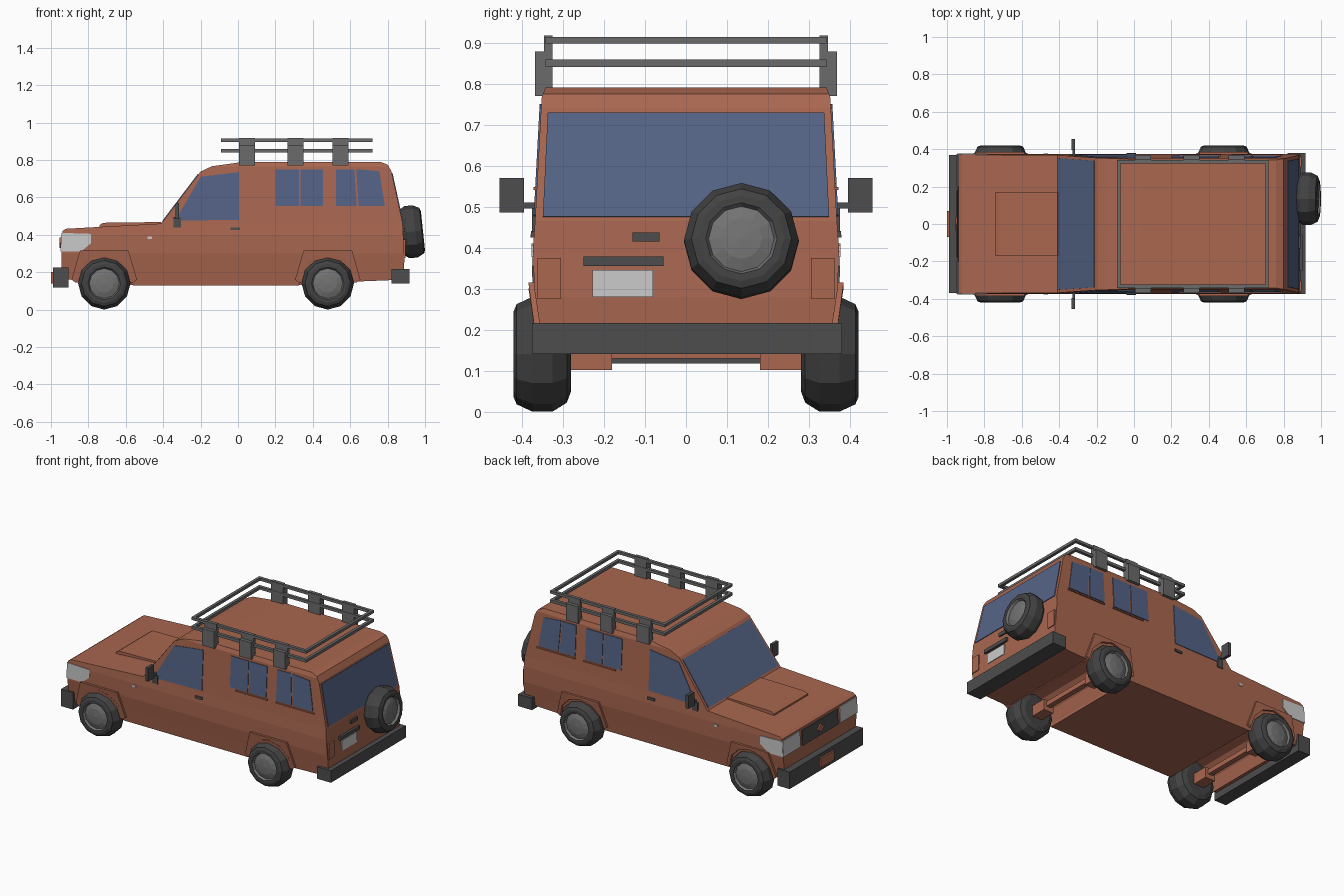
import bpy, bmesh, math
from mathutils import Matrix, Vector

if "Cube" in bpy.data.objects:
    bpy.data.objects.remove(bpy.data.objects["Cube"])


def material(name, rgb):
    m = bpy.data.materials.new(name)
    m.diffuse_color = (*rgb, 1)
    m.use_nodes = True
    m.node_tree.nodes["Principled BSDF"].inputs["Base Color"].default_value = m.diffuse_color
    return m


PAINT = material("rust_paint", (0.40, 0.135, 0.08))
GLASS = material("blue_glass", (0.09, 0.125, 0.24))
TRIM = material("dark_trim", (0.075, 0.075, 0.075))
TYRE = material("tyre_rubber", (0.055, 0.055, 0.055))
RIM = material("rim_grey", (0.17, 0.17, 0.17))
RACK = material("rack_grey", (0.145, 0.145, 0.145))
LAMP = material("lamp_white", (0.60, 0.60, 0.60))

# Half width of the body at each height
WIDTHS = [(0.13, 0.345), (0.22, 0.358), (0.30, 0.37), (0.40, 0.373),
          (0.465, 0.368), (0.765, 0.352), (0.79, 0.343)]


def half_width(z):
    for (z0, w0), (z1, w1) in zip(WIDTHS, WIDTHS[1:]):
        if z <= z1:
            return w0 + (w1 - w0) * max(0, (z - z0) / (z1 - z0))
    return WIDTHS[-1][1]


def finish(name, bm, *mats):
    bmesh.ops.recalc_face_normals(bm, faces=bm.faces)
    me = bpy.data.meshes.new(name)
    bm.to_mesh(me)
    bm.free()
    for m in mats:
        me.materials.append(m)
    ob = bpy.data.objects.new(name, me)
    bpy.context.collection.objects.link(ob)
    return ob


def prism(name, a, b, mat):
    """Solid between two matching outlines."""
    bm = bmesh.new()
    va, vb = [bm.verts.new(p) for p in a], [bm.verts.new(p) for p in b]
    n = len(a)
    caps = [bm.faces.new(va), bm.faces.new(vb[::-1])]
    for i in range(n):
        j = (i + 1) % n
        bm.faces.new((va[j], va[i], vb[i], vb[j]))
    bmesh.ops.triangulate(bm, faces=caps)
    return finish(name, bm, mat)


def box(name, x, y, z, mat):
    a = [(x[0], y[0], z[0]), (x[1], y[0], z[0]), (x[1], y[1], z[0]), (x[0], y[1], z[0])]
    return prism(name, a, [(p[0], p[1], z[1]) for p in a], mat)


def plate(name, pts, mat, t=0.004):
    pts = [Vector(p) for p in pts]
    n = (pts[1] - pts[0]).cross(pts[2] - pts[1]).normalized() * t
    return prism(name, [p + n for p in pts], [p - n for p in pts], mat)


def side_plates(name, xz, mat, off=0.004, depth=0.004):
    """Same panel on both flanks, following the body side."""
    for s, tag in ((-1, "near"), (1, "far")):
        prism(f"{name}_{tag}", [(x, s * (half_width(z) + off), z) for x, z in xz],
              [(x, s * (half_width(z) - depth), z) for x, z in xz], mat)


def rect(x0, x1, z0, z1):
    return [(x0, z0), (x1, z0), (x1, z1), (x0, z1)]


# Body: side profile with wheel arches, cut at the crease heights, then shaped in width
AXLES = (-0.715, 0.48)


def arch(cx, r=0.155):
    return [(cx + r * math.cos(math.radians(a)), 0.145 + r * math.sin(math.radians(a)))
            for a in range(0, 181, 30)]


profile = [(-0.945, 0.16), (-0.945, 0.31), (-0.938, 0.42), (-0.92, 0.432), (-0.41, 0.46),
           (-0.2, 0.738), (-0.14, 0.766), (0.03, 0.79), (0.76, 0.79), (0.80, 0.775),
           (0.82, 0.74), (0.88, 0.465), (0.89, 0.28), (0.885, 0.16), (0.64, 0.15)]
profile += arch(AXLES[1]) + [(0.325, 0.13), (-0.56, 0.13)] + arch(AXLES[0]) + [(-0.872, 0.16)]
bm = bmesh.new()
near = [bm.verts.new((x, -1, z)) for x, z in profile]
far = [bm.verts.new((x, 1, z)) for x, z in profile]
bm.faces.new(near)
bm.faces.new(far[::-1])
for i in range(len(profile)):
    j = (i + 1) % len(profile)
    bm.faces.new((near[j], near[i], far[i], far[j]))
bmesh.ops.triangulate(bm, faces=[f for f in bm.faces if len(f.verts) > 4])
for z, _ in WIDTHS[1:-1]:
    bmesh.ops.bisect_plane(bm, geom=bm.verts[:] + bm.edges[:] + bm.faces[:],
                           plane_co=(0, 0, z), plane_no=(0, 0, 1))
for v in bm.verts:
    v.co.y *= half_width(v.co.z)
finish("body", bm, PAINT)

# Bonnet scoop
scoop = [(-0.74, 0.43), (-0.74, 0.452), (-0.72, 0.464), (-0.41, 0.468), (-0.40, 0.45)]
prism("bonnet_scoop", [(x, -0.17, z) for x, z in scoop], [(x, 0.17, z) for x, z in scoop], PAINT)

# Glass
plate("windscreen", [(-0.403, -0.352, 0.47), (-0.403, 0.352, 0.47),
                     (-0.212, 0.338, 0.722), (-0.212, -0.338, 0.722)], GLASS)
plate("rear_window", [(0.878, -0.349, 0.475), (0.878, 0.349, 0.475),
                      (0.8225, 0.337, 0.729), (0.8225, -0.337, 0.729)], GLASS)
side_plates("door_window", [(-0.335, 0.475), (0.005, 0.48), (0.005, 0.735), (-0.2, 0.71)], GLASS)
side_plates("side_window_a", rect(0.2, 0.325, 0.555, 0.75), GLASS)
side_plates("side_window_b", rect(0.335, 0.455, 0.555, 0.75), GLASS)
side_plates("side_window_c", [(0.525, 0.555), (0.635, 0.555), (0.622, 0.75), (0.525, 0.75)], GLASS)
side_plates("side_window_d", [(0.645, 0.555), (0.785, 0.555), (0.755, 0.74), (0.632, 0.75)], GLASS)
for tag, x0, x1 in (("a", 0.24, 0.465), ("b", 0.525, 0.795)):
    side_plates("window_ledge_" + tag, rect(x0, x1, 0.54, 0.548), PAINT, 0.008)

# Wheel arch flares
for tag, cx in zip(("front", "rear"), AXLES):
    outer = [(cx - 0.175, 0.16), (cx - 0.13, 0.315), (cx + 0.13, 0.315), (cx + 0.175, 0.16)]
    side_plates(tag + "_flare", outer + arch(cx), PAINT, 0.014, 0.02)

# Door handles, marker lamps, headlamps
side_plates("door_handle", rect(-0.04, 0.01, 0.425, 0.44), TRIM, 0.008)
side_plates("marker_lamp", rect(-0.485, -0.46, 0.378, 0.392), LAMP)
side_plates("headlamp_side", [(-0.946, 0.31), (-0.84, 0.31), (-0.785, 0.355),
                              (-0.785, 0.405), (-0.942, 0.41)], LAMP)
for s, tag in ((-1, "near"), (1, "far")):
    plate("headlamp_" + tag, [(-0.946, s * 0.2, 0.31), (-0.946, s * 0.373, 0.31),
                              (-0.94, s * 0.373, 0.41), (-0.94, s * 0.2, 0.41)], LAMP)
plate("grille", [(-0.946, -0.18, 0.31), (-0.946, 0.18, 0.31),
                 (-0.94, 0.18, 0.405), (-0.94, -0.18, 0.405)], TRIM)
plate("grille_badge", [(-0.95, -0.035, 0.355), (-0.95, 0, 0.33), (-0.95, 0.035, 0.355),
                       (-0.95, 0, 0.385)], PAINT)

# Bumpers and front plate
box("front_bumper", (-0.99, -0.905), (-0.37, 0.37), (0.117, 0.225), TRIM)
box("rear_bumper", (0.82, 0.918), (-0.375, 0.38), (0.14, 0.216), TRIM)
box("front_plate", (-1.0, -0.985), (-0.07, 0.07), (0.14, 0.20), PAINT)

# Tailgate details
box("tailgate_handle", (0.87, 0.892), (-0.13, -0.065), (0.415, 0.437), TRIM)
box("tailgate_bar", (0.87, 0.90), (-0.25, -0.055), (0.355, 0.378), TRIM)
box("rear_plate", (0.885, 0.894), (-0.228, -0.08), (0.28, 0.345), LAMP)
for s, tag in ((-1, "near"), (1, "far")):
    box("tail_lamp_" + tag, (0.87, 0.895), sorted((s * 0.305, s * 0.362)), (0.275, 0.375), PAINT)

# Mirrors
for s, tag in ((-1, "near"), (1, "far")):
    box("mirror_" + tag, (-0.335, -0.315), sorted((s * 0.395, s * 0.455)), (0.485, 0.57), TRIM)
    box("mirror_arm_" + tag, (-0.33, -0.315), sorted((s * 0.355, s * 0.40)), (0.495, 0.51), TRIM)
    box("mirror_base_" + tag, (-0.345, -0.305), sorted((s * 0.355, s * 0.375)), (0.44, 0.495), TRIM)

# Roof rack: two rectangular rails on six posts
for tag, z in (("lower", (0.84, 0.858)), ("upper", (0.897, 0.914))):
    for s in (-1, 1):
        box(f"rack_{tag}_side_rail", (-0.09, 0.72), sorted((s * 0.323, s * 0.342)), z, RACK)
    for x in (-0.09, 0.702):
        box(f"rack_{tag}_end_rail", (x, x + 0.018), (-0.34, 0.34), z, RACK)
for x in (0.005, 0.265, 0.505):
    for s in (-1, 1):
        box("rack_post", (x, x + 0.085), sorted((s * 0.325, s * 0.346)), (0.78, 0.917), RACK)
        box("rack_bracket", (x, x + 0.085), sorted((s * 0.342, s * 0.368)), (0.77, 0.878), RACK)


# Wheels: twelve-sided lathe, rim faces chosen by radius
def wheel(name, matrix, half):
    prof = [(-half, 0.0), (-half, 0.09), (-half * 0.85, 0.118), (-half * 0.35, 0.14),
            (half * 0.35, 0.14), (half * 0.9, 0.122), (half, 0.105), (half, 0.087),
            (half - 0.014, 0.08), (half - 0.004, 0.05), (half, 0.0)]
    bm = bmesh.new()
    vs = [bm.verts.new((r, 0, h)) for h, r in prof]
    edges = [bm.edges.new(e) for e in zip(vs, vs[1:])]
    bmesh.ops.spin(bm, geom=vs + edges, cent=(0, 0, 0), axis=(0, 0, 1),
                   angle=math.tau, steps=12, use_duplicate=False)
    bmesh.ops.remove_doubles(bm, verts=bm.verts, dist=1e-4)
    for f in bm.faces:
        c = f.calc_center_median()
        f.material_index = int(c.z > 0 and c.xy.length < 0.084)
    bm.transform(matrix)
    finish(name, bm, TYRE, RIM)


for tag, cx in zip(("front", "rear"), AXLES):
    for s in (-1, 1):
        wheel(tag + "_wheel", Matrix.Translation((cx, s * 0.35, 0.14))
              @ Matrix.Rotation(-s * math.pi / 2, 4, 'X'), 0.07)
        box(tag + "_axle_block", (cx - 0.035, cx + 0.035), sorted((s * 0.18, s * 0.285)),
            (0.102, 0.17), PAINT)
    box(tag + "_axle", (cx - 0.016, cx + 0.016), (-0.3, 0.3), (0.13, 0.16), PAINT)
wheel("spare_wheel", Matrix.Translation((0.925, 0.135, 0.416))
      @ Matrix.Rotation(math.radians(84), 4, 'Y'), 0.064)
